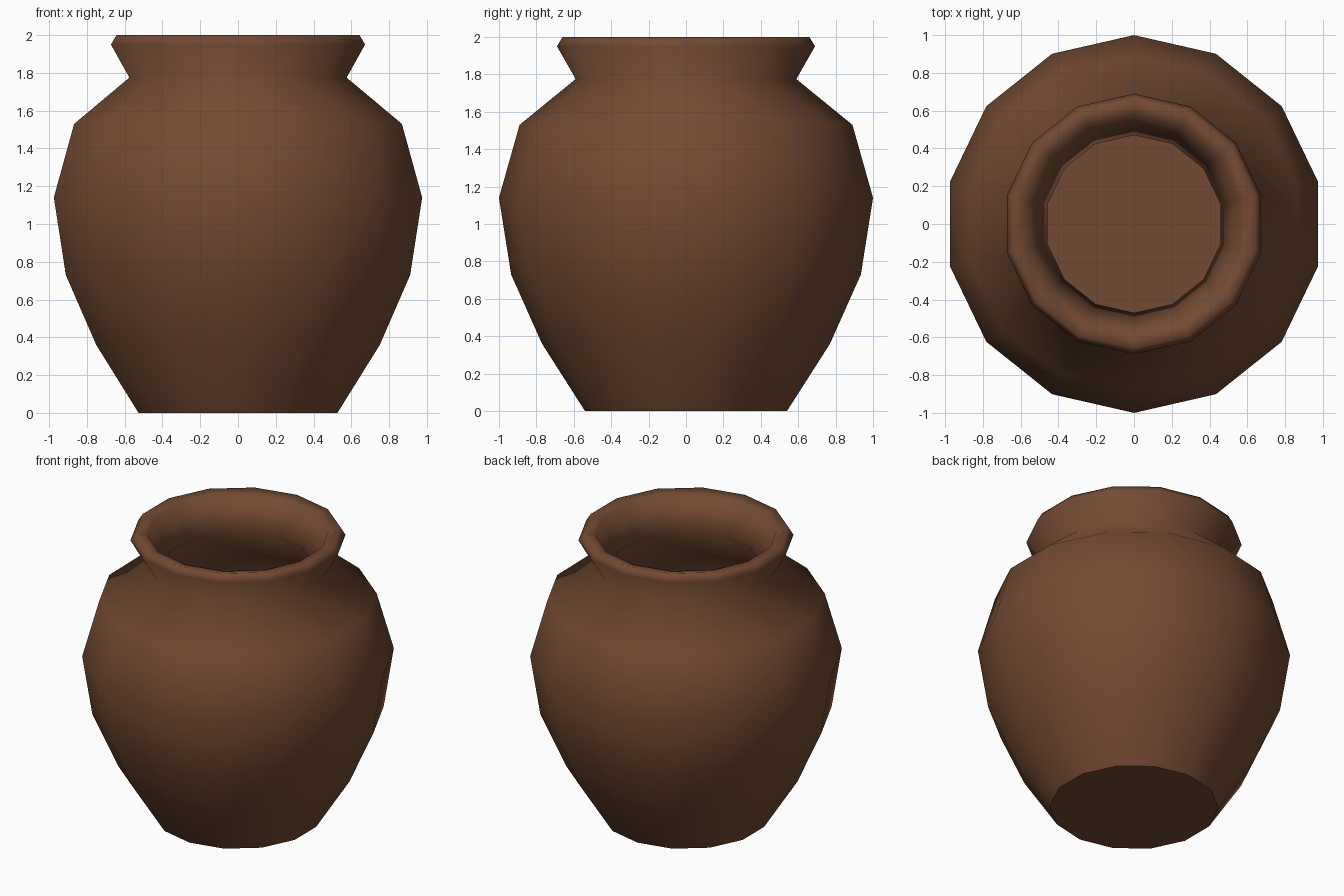
import bpy, bmesh, math

if "Cube" in bpy.data.objects:
    bpy.data.objects.remove(bpy.data.objects["Cube"])

SIDES = 14

# clay colour
clay = bpy.data.materials.new("brown clay")
clay.diffuse_color = (0.17, 0.068, 0.032, 1)
clay.use_nodes = True
clay.node_tree.nodes["Principled BSDF"].inputs["Base Color"].default_value = clay.diffuse_color

# profile (radius, height): outer wall from the base up, over the rim, inner wall down
profile = [
    (0.54, 0.0), (0.77, 0.36), (0.935, 0.73), (1.0, 1.14), (0.89, 1.53),
    (0.59, 1.775), (0.69, 1.95), (0.66, 2.0), (0.58, 1.98),
    (0.47, 1.77), (0.78, 1.47), (0.89, 1.13), (0.83, 0.76), (0.67, 0.42),
    (0.47, 0.10),
]

# turned pot body, with a vertex on the y axis
bm = bmesh.new()
rings = []
for r, z in profile:
    rings.append([bm.verts.new((r * math.sin(2 * math.pi * i / SIDES),
                                r * math.cos(2 * math.pi * i / SIDES), z))
                  for i in range(SIDES)])
for a, b in zip(rings, rings[1:]):
    for i in range(SIDES):
        j = (i + 1) % SIDES
        bm.faces.new((a[i], a[j], b[j], b[i])).smooth = True

# flat underside and inner floor with crisp edges
for ring in (rings[0], rings[-1]):
    cap = bm.faces.new(ring)
    for e in cap.edges:
        e.smooth = False
bmesh.ops.recalc_face_normals(bm, faces=bm.faces)

mesh = bpy.data.meshes.new("pot")
bm.to_mesh(mesh)
bm.free()
mesh.materials.append(clay)
pot = bpy.data.objects.new("pot", mesh)
bpy.context.collection.objects.link(pot)
